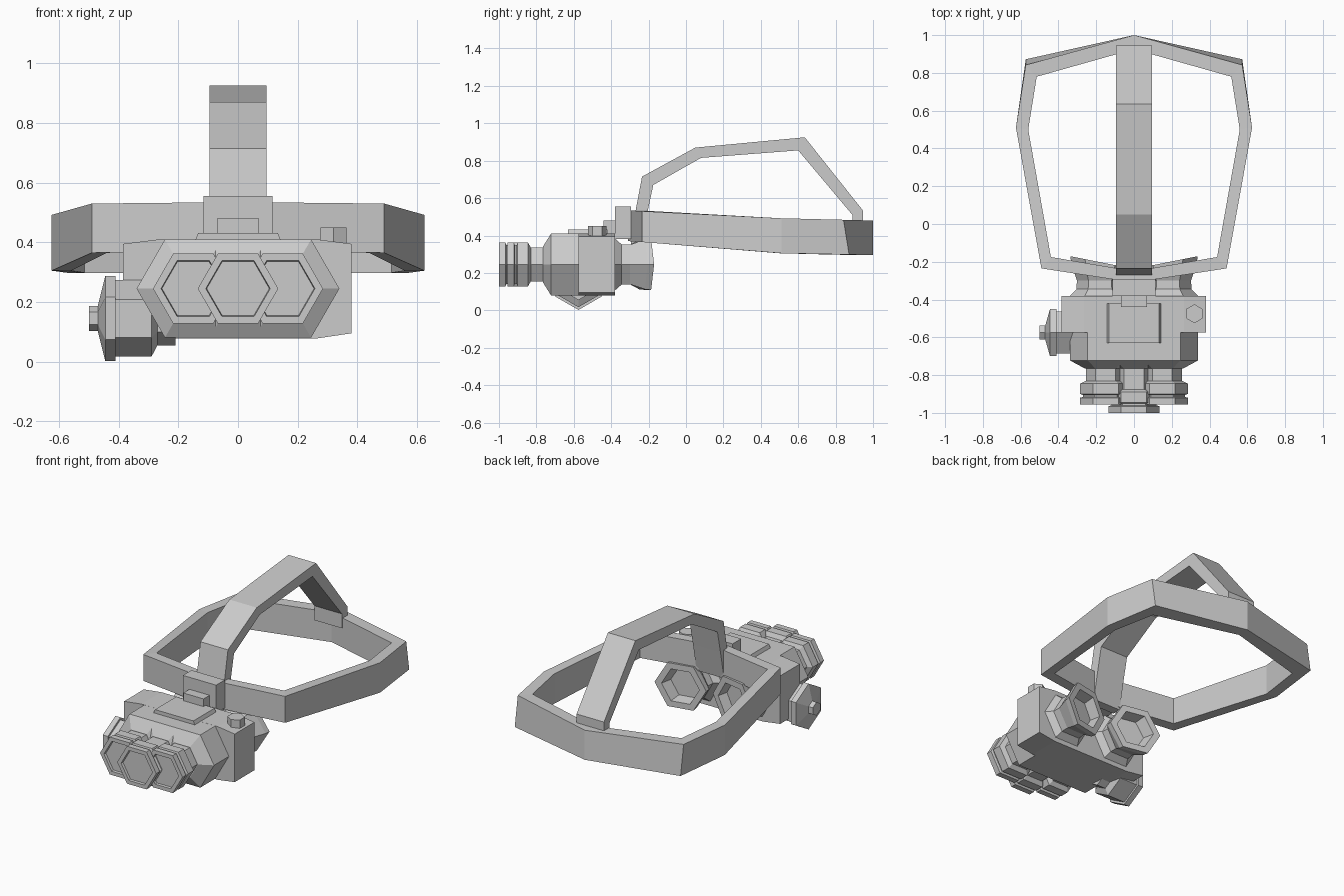
import bpy, bmesh
from math import cos, sin, pi
from mathutils import Vector

if "Cube" in bpy.data.objects:
    bpy.data.objects.remove(bpy.data.objects["Cube"])

X, Y, Z = Vector((1, 0, 0)), Vector((0, 1, 0)), Vector((0, 0, 1))
AXES = {'x': (X, Z, Y), 'y': (Y, X, Z), 'z': (Z, Y, X)}


def finish(name, bm):
    bmesh.ops.recalc_face_normals(bm, faces=bm.faces)
    me = bpy.data.meshes.new(name)
    bm.to_mesh(me)
    bm.free()
    ob = bpy.data.objects.new(name, me)
    bpy.context.collection.objects.link(ob)
    return ob


def bridge(bm, a, b):
    n = len(a)
    for i in range(n):
        bm.faces.new((a[i], a[(i + 1) % n], b[(i + 1) % n], b[i]))


def hex_lathe(name, axis, centre, rings):
    """Hexagonal turned part; each ring is (position, radius[, slant])."""
    d, u, v = AXES[axis]
    bm = bmesh.new()
    loops = []
    for ring in rings:
        p, r = ring[:2]
        slant = ring[2] if len(ring) > 2 else 0
        loop = []
        for k in range(6):
            c, s = r * cos(k * pi / 3), r * sin(k * pi / 3)
            loop.append(bm.verts.new(Vector(centre) + d * (p + slant * c) + u * c + v * s))
        loops.append(loop)
    for a, b in zip(loops, loops[1:]):
        bridge(bm, a, b)
    bm.faces.new(loops[0])
    bm.faces.new(loops[-1])
    return finish(name, bm)


def prism(name, axis, outline, lo, hi):
    """Extrude an outline: (y, z) along x, or (x, z) along y."""
    bm = bmesh.new()
    ends = [[bm.verts.new((t, p, q) if axis == 'x' else (p, t, q)) for p, q in outline]
            for t in (lo, hi)]
    bridge(bm, *ends)
    bm.faces.new(ends[0])
    bm.faces.new(ends[1])
    return finish(name, bm)


def box(name, x, y0, y1, z0, z1, inset=0.0):
    return prism(name, 'y', [(-x, z0), (x, z0), (x - inset, z1), (-x + inset, z1)], y0, y1)


# Head band: outer xy, inner xy, bottom z, top z, y shift of the top
half = [((0, -.31), (0, -.25), .37, .535, 0),
        ((.49, -.235), (.44, -.175), .365, .53, 0),
        ((.625, .51), (.56, .50), .305, .492, 0),
        ((.573, .872), (.515, .78), .298, .484, -.03),
        ((0, 1.0), (0, .925), .295, .48, 0)]
flip = [((-o[0], o[1]), (-i[0], i[1]), a, b, s) for o, i, a, b, s in half[3:0:-1]]
bm = bmesh.new()
sections = []
for o, i, a, b, s in half + flip:
    sections.append([bm.verts.new(c) for c in
                     ((*o, a), (o[0], o[1] + s, b), (*i, b), (*i, a))])
for k, sec in enumerate(sections):
    bridge(bm, sec, sections[(k + 1) % len(sections)])
finish("head_band", bm)

# Strap over the crown
prism("crown_strap", 'x', [
    (-.295, .355), (-.27, .53), (-.235, .715), (.05, .87), (.635, .925), (.945, .535), (.945, .42),
    (.89, .42), (.89, .51), (.6, .855), (.08, .815), (-.175, .67), (-.205, .53), (-.24, .355)],
    -.095, .095)

# Main body block
prism("body", 'y', [(-.385, .395), (-.265, .41), (.265, .41), (.38, .395),
                    (.38, .095), (.265, .078), (-.265, .078), (-.385, .095)], -.575, -.38)

# Three front housings with stepped lens tubes
for label, cx, dy in (("left", -.15, 0), ("centre", 0, -.045), ("right", .15, 0)):
    c = (cx, 0, .245)
    hex_lathe(label + "_housing", 'y', c, [(-.765, .11), (-.722, .19), (-.5, .19)])
    hex_lathe(label + "_lens_tube", 'y', c, [
        (-.94 + dy, .105), (-.955 + dy, .108), (-.955 + dy, .135), (-.92 + dy, .135),
        (-.915 + dy, .12), (-.905 + dy, .12), (-.9 + dy, .135), (-.845 + dy, .135),
        (-.83 + dy, .105), (-.7, .105)])

# Two flared, slanted eyepieces with a recess
for label, sg in (("left", -1), ("right", 1)):
    s = .2 * sg
    hex_lathe(label + "_eyepiece", 'y', (.18 * sg, 0, .245), [
        (-.42, .16), (-.38, .16), (-.345, .125), (-.3, .122), (-.235, .153, s),
        (-.202, .157, s), (-.202, .115, s), (-.27, .1, s)])

# Side knob on the left
hex_lathe("side_knob", 'x', (0, -.575, .145), [
    (-.5, .042), (-.47, .042), (-.445, .143), (-.41, .143), (-.41, .128),
    (-.29, .128), (-.27, .09), (-.21, .09)])

# Top button on the right
hex_lathe("top_button", 'z', (.32, -.475, 0), [(.38, .05), (.45, .05)])

# Top plate and mount joining body to band
box("top_plate", .148, -.63, -.42, .395, .432, .015)
box("mount_step", .07, -.44, -.36, .40, .48)
box("mount_bracket", .115, -.38, -.295, .38, .555)
